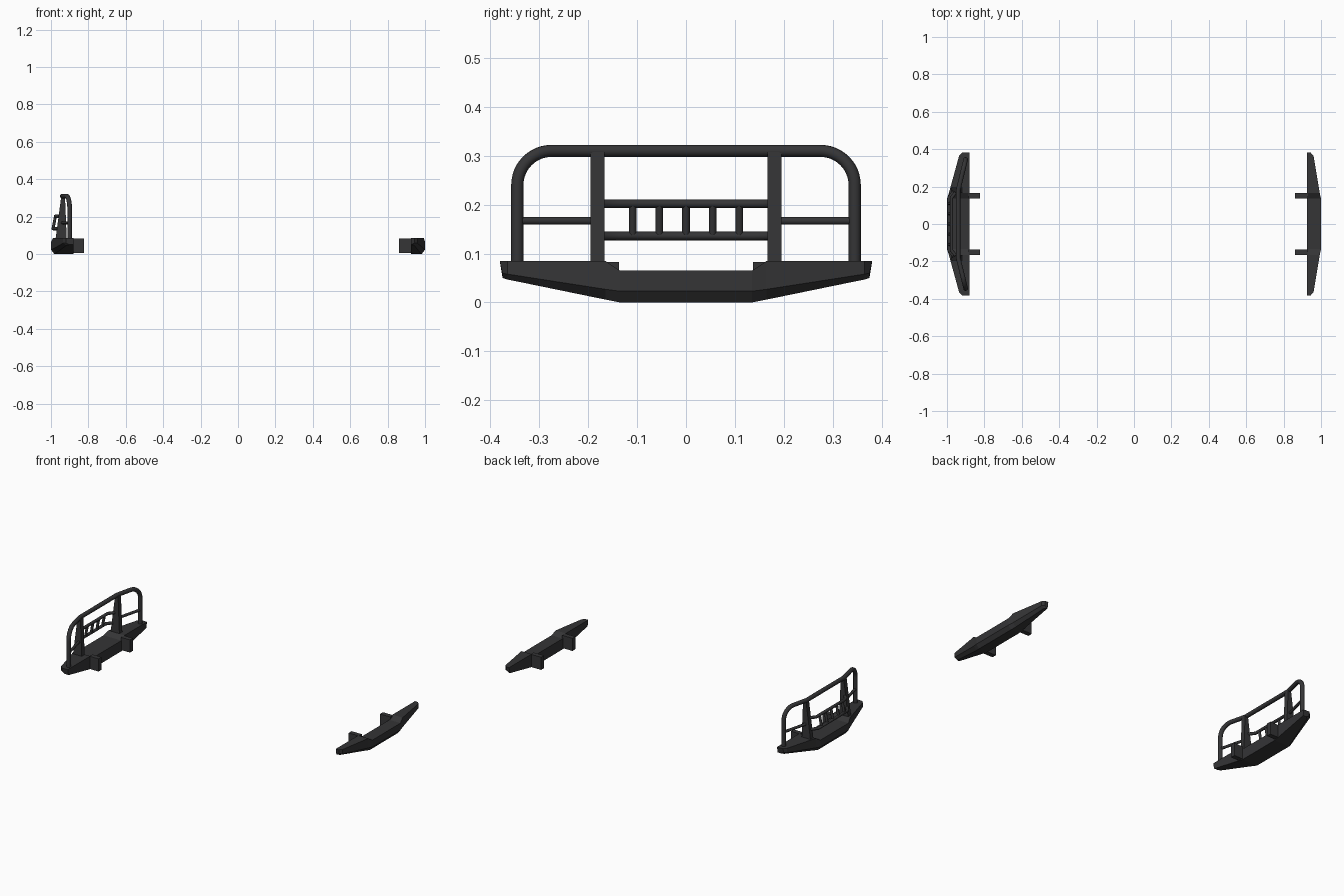
import bpy, bmesh, math
from mathutils import Vector

if "Cube" in bpy.data.objects:
    bpy.data.objects.remove(bpy.data.objects["Cube"])

mat = bpy.data.materials.new("dark_steel")
mat.diffuse_color = (0.035, 0.035, 0.037, 1)
mat.use_nodes = True
mat.node_tree.nodes["Principled BSDF"].inputs["Base Color"].default_value = mat.diffuse_color


def mesh_object(name, bm):
    bmesh.ops.recalc_face_normals(bm, faces=bm.faces)
    me = bpy.data.meshes.new(name)
    bm.to_mesh(me)
    bm.free()
    ob = bpy.data.objects.new(name, me)
    bpy.context.collection.objects.link(ob)
    me.materials.append(mat)
    return ob


def box(name, x, y, z):
    bm = bmesh.new()
    bmesh.ops.create_cube(bm, size=1)
    for v in bm.verts:
        v.co = [r[0] + (c + 0.5) * (r[1] - r[0]) for c, r in zip(v.co, (x, y, z))]
    return mesh_object(name, bm)


def plate(name, profile, y, width):
    bm = bmesh.new()
    f = bm.faces.new([bm.verts.new((px, y - width / 2, pz)) for px, pz in profile])
    ext = bmesh.ops.extrude_face_region(bm, geom=[f])["geom"]
    bmesh.ops.translate(bm, vec=(0, width, 0),
                        verts=[g for g in ext if isinstance(g, bmesh.types.BMVert)])
    return mesh_object(name, bm)


def tube(name, points, radius):
    cu = bpy.data.curves.new(name, "CURVE")
    cu.dimensions = "3D"
    cu.bevel_depth = radius
    cu.bevel_resolution = 4
    cu.use_fill_caps = True
    sp = cu.splines.new("POLY")
    sp.points.add(len(points) - 1)
    for p, co in zip(sp.points, points):
        p.co = (*co, 1)
    ob = bpy.data.objects.new(name, cu)
    bpy.context.collection.objects.link(ob)
    bpy.ops.object.select_all(action="DESELECT")
    ob.select_set(True)
    bpy.context.view_layer.objects.active = ob
    bpy.ops.object.convert(target="MESH")
    ob = bpy.context.object
    ob.data.materials.clear()
    ob.data.materials.append(mat)
    bpy.ops.object.shade_smooth_by_angle(angle=math.radians(40))
    return ob


def bumper(name, side, back, fronts):
    # lofted sections: y, bottom z, fold z, top z
    half = [(0.135, 0.0, 0.023, 0.065), (0.165, 0.006, 0.027, 0.085),
            (0.365, 0.047, 0.058, 0.085), (0.381, 0.05, 0.06, 0.085)]
    st = [(s, f, 1) for s, f in zip(half, fronts)]
    st = [(s, f, -1) for s, f, _ in reversed(st)] + st
    bm = bmesh.new()
    rings = []
    for (y, zb, zf, zt), f, sgn in st:
        low = y - 0.006 if y > 0.37 else y
        prof = [(back, y, zt), (f, y, zt), (f, low, zf), (f - 0.018, low, zb), (back, low, zb)]
        rings.append([bm.verts.new((side * a, sgn * b, c)) for a, b, c in prof])
    for r, q in zip(rings, rings[1:]):
        for i in range(5):
            j = (i + 1) % 5
            bm.faces.new((r[i], r[j], q[j], q[i]))
    bm.faces.new(rings[0])
    bm.faces.new(rings[-1])
    return mesh_object(name, bm)


# bumper bodies
bumper("guard_bumper", -1, 0.88, (1.0, 0.99, 0.935, 0.92))
bumper("plain_bumper", 1, 0.925, (1.0, 0.993, 0.96, 0.945))

# chassis mounts
for s in (-1, 1):
    y = (s * 0.151 - 0.014, s * 0.151 + 0.014)
    box("guard_mount", (-0.885, -0.824), y, (0.006, 0.083))
    box("plain_mount", (0.861, 0.93), y, (0.006, 0.083))


# guard hoop, swept back beyond the uprights
def hoop_x(y):
    return -0.94 + 0.04 * max(0, abs(y) - 0.18) / 0.165


side = [(0.18, 0.31)]
for i in range(13):
    a = math.radians(90 - 90 * i / 12)
    side.append((0.275 + 0.07 * math.cos(a), 0.24 + 0.07 * math.sin(a)))
side.append((0.345, 0.07))
path = [(-y, z) for y, z in reversed(side)] + side
tube("guard_hoop", [(hoop_x(y), y, z) for y, z in path], 0.0125)

# uprights and side rails
for s in (-1, 1):
    plate("guard_upright", [(-0.978, 0.06), (-0.945, 0.308), (-0.925, 0.308), (-0.915, 0.06)],
          s * 0.181, 0.028)
    tube("side_rail", [(-0.94, s * 0.185, 0.167), (-0.90, s * 0.342, 0.167)], 0.008)

# centre grille
for z, x in ((0.202, -0.976), (0.136, -0.989)):
    tube("grille_rail", [(x + 0.03, -0.18, z), (x, -0.14, z), (x, 0.14, z), (x + 0.03, 0.18, z)], 0.009)
for i in range(-2, 3):
    tube("grille_bar", [(-0.989, i * 0.0545, 0.136), (-0.976, i * 0.0545, 0.202)], 0.0078)
